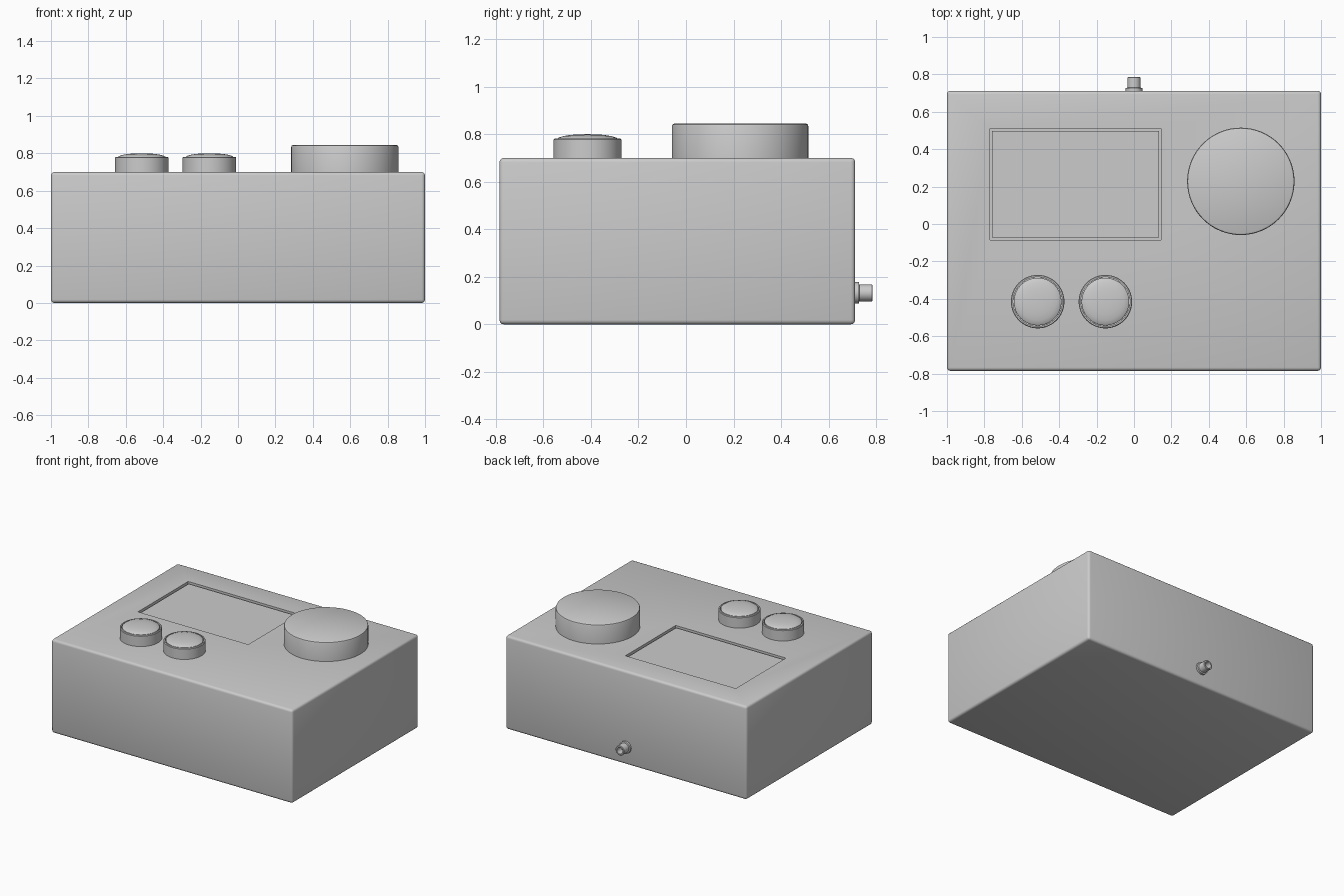
import bpy, bmesh, math
from mathutils import Matrix, Vector

if "Cube" in bpy.data.objects:
    bpy.data.objects.remove(bpy.data.objects["Cube"])


def finish(name, bm):
    bmesh.ops.recalc_face_normals(bm, faces=bm.faces[:])
    me = bpy.data.meshes.new(name)
    bm.to_mesh(me)
    bm.free()
    ob = bpy.data.objects.new(name, me)
    bpy.context.collection.objects.link(ob)
    return ob


def smooth(ob, angle=35):
    bpy.ops.object.select_all(action='DESELECT')
    ob.select_set(True)
    bpy.context.view_layer.objects.active = ob
    bpy.ops.object.shade_smooth_by_angle(angle=math.radians(angle))


def box(name, lo, hi, bevel=0.0, segments=3):
    lo, hi = Vector(lo), Vector(hi)
    bm = bmesh.new()
    bmesh.ops.create_cube(bm, size=1)
    for v in bm.verts:
        v.co = (lo + hi) / 2 + v.co * (hi - lo)
    if bevel:
        bmesh.ops.bevel(bm, geom=bm.edges[:], offset=bevel, segments=segments,
                        profile=0.5, affect='EDGES')
    return finish(name, bm)


def lathe(name, profile, matrix, steps=64):
    """Spin a (radius, height) profile about local z."""
    bm = bmesh.new()
    verts = [bm.verts.new((r, 0, z)) for r, z in profile]
    edges = [bm.edges.new(p) for p in zip(verts, verts[1:])]
    bmesh.ops.spin(bm, geom=verts + edges, cent=(0, 0, 0), axis=(0, 0, 1),
                   angle=math.tau, steps=steps)
    bmesh.ops.remove_doubles(bm, verts=bm.verts[:], dist=1e-5)
    bm.transform(matrix)
    ob = finish(name, bm)
    smooth(ob)
    return ob


# Housing with a shallow screen recess in the top
body = box("housing", (-1, -0.785, 0), (1, 0.712, 0.7), 0.018)
cutter = box("screen_cutter", (-0.77, -0.085, 0.68), (0.145, 0.51, 0.8))
mod = body.modifiers.new("screen_recess", 'BOOLEAN')
mod.operation = 'DIFFERENCE'
mod.solver = 'EXACT'
mod.object = cutter
bpy.context.view_layer.objects.active = body
bpy.ops.object.modifier_apply(modifier=mod.name)
bpy.data.objects.remove(cutter)
smooth(body)

# Screen panel inside the recess
box("screen", (-0.758, -0.073, 0.675), (0.133, 0.498, 0.69))

# Large dial
lathe("dial", [(0, 0.69), (0.287, 0.69), (0.287, 0.833), (0.284, 0.841),
               (0.276, 0.845), (0, 0.845)], Matrix.Translation((0.571, 0.228, 0)))

# Two push buttons: collar and domed cap
for side, x in (("left", -0.515), ("right", -0.153)):
    place = Matrix.Translation((x, -0.415, 0))
    lathe(f"button_collar_{side}", [(0, 0.69), (0.143, 0.69), (0.143, 0.777),
          (0.139, 0.781), (0.131, 0.781), (0.131, 0.76), (0, 0.76)], place)
    lathe(f"button_cap_{side}", [(0, 0.755), (0.127, 0.755), (0.127, 0.781),
          (0.12, 0.786), (0.10, 0.792), (0.07, 0.797), (0.035, 0.799), (0, 0.8)], place)

# Socket on the back: flange and hollow barrel
back = Matrix.Translation((0, 0.705, 0.132)) @ Matrix.Rotation(-math.pi / 2, 4, 'X')
lathe("socket", [(0, 0), (0.045, 0), (0.045, 0.022), (0.036, 0.024), (0.036, 0.077),
                 (0.033, 0.08), (0.024, 0.08), (0.024, 0.03), (0, 0.03)], back, 32)
